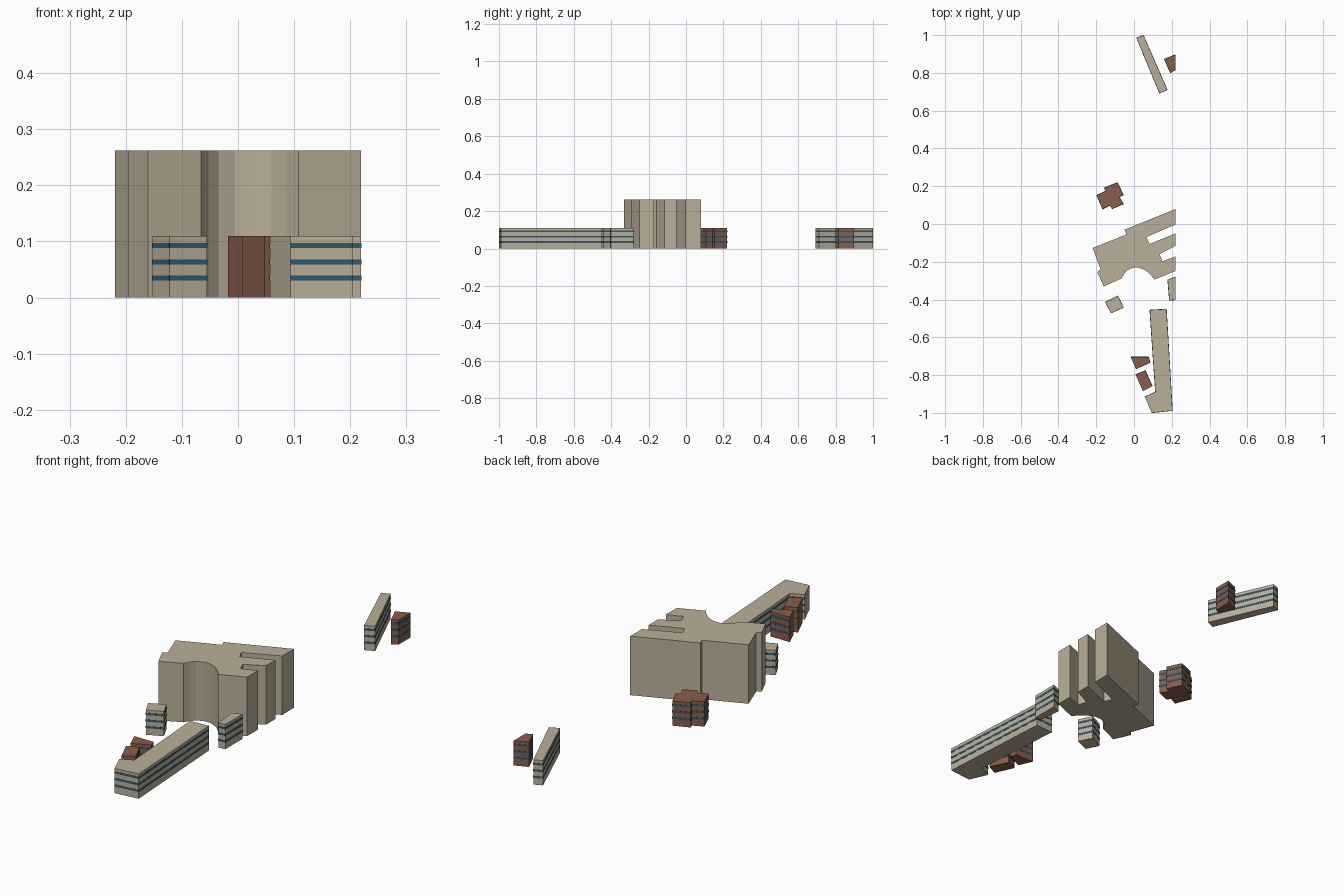
import bpy, bmesh
from mathutils import Vector

if "Cube" in bpy.data.objects:
    bpy.data.objects.remove(bpy.data.objects["Cube"])


def material(name, rgb):
    m = bpy.data.materials.new(name)
    m.diffuse_color = (*rgb, 1)
    m.use_nodes = True
    m.node_tree.nodes["Principled BSDF"].inputs["Base Color"].default_value = m.diffuse_color
    return m


STONE = material("stone", (0.50, 0.43, 0.32))
BRICK = material("brick", (0.25, 0.11, 0.075))
GLASS = material("glass", (0.03, 0.105, 0.155))

LOW, TALL = 0.11, 0.262
BANDS = [(0.030, 0.039), (0.059, 0.068), (0.088, 0.097)]
PROUD = 0.001


def finish(bm, name, mat):
    bmesh.ops.recalc_face_normals(bm, faces=bm.faces)
    me = bpy.data.meshes.new(name)
    bm.to_mesh(me)
    bm.free()
    me.materials.append(mat)
    ob = bpy.data.objects.new(name, me)
    bpy.context.collection.objects.link(ob)


def prism(bm, pts, z0, z1):
    base = bm.faces.new([bm.verts.new((x, y, z0)) for x, y in pts])
    top = bmesh.ops.extrude_face_region(bm, geom=[base], use_keep_orig=True)["geom"]
    verts = [v for v in top if isinstance(v, bmesh.types.BMVert)]
    bmesh.ops.translate(bm, vec=(0, 0, z1 - z0), verts=verts)


def building(name, mat, pts, height=LOW, plain=()):
    """Extruded clockwise footprint; window bands on all walls not in plain."""
    bm = bmesh.new()
    prism(bm, pts, 0, height)
    finish(bm, name, mat)
    if height > LOW:
        return
    bm = bmesh.new()
    for i, p in enumerate(pts):
        if i in plain:
            continue
        a, b = Vector(p), Vector(pts[(i + 1) % len(pts)])
        d = (b - a).normalized()
        out = Vector((-d.y, d.x)) * PROUD
        for z0, z1 in BANDS:
            prism(bm, [a + out, b + out, b - out, a - out], z0, z1)
    finish(bm, name + "_window_bands", GLASS)


# Tall main block with two slots on the right and a rounded front recess
building("main_block", STONE, [
    (-0.219, -0.127), (-0.04, -0.055), (-0.05, -0.03), (0.219, 0.079),
    (0.219, -0.003), (0.066, -0.069), (0.082, -0.106), (0.219, -0.05),
    (0.219, -0.116), (0.135, -0.159), (0.15, -0.198), (0.219, -0.172),
    (0.219, -0.249), (0.108, -0.294), (0.085, -0.265), (0.06, -0.245),
    (0.025, -0.231), (-0.005, -0.231), (-0.035, -0.245), (-0.053, -0.265),
    (-0.066, -0.288), (-0.16, -0.331), (-0.195, -0.254), (-0.177, -0.24)], TALL)

# Low stone buildings
building("back_bar", STONE, [(0.013, 0.985), (0.05, 1.0), (0.177, 0.71), (0.135, 0.692)])
building("right_annex", STONE, [(0.178, -0.296), (0.219, -0.28), (0.219, -0.402), (0.187, -0.405)])
building("left_annex", STONE, [(-0.152, -0.413), (-0.085, -0.38), (-0.055, -0.442), (-0.122, -0.472)])
building("front_long_wing", STONE, [
    (0.083, -0.455), (0.172, -0.45), (0.204, -0.988), (0.094, -1.0),
    (0.057, -0.915), (0.113, -0.889)], plain=(3,))

# Low brick buildings
building("back_brick_house", BRICK, [
    (-0.198, 0.153), (-0.15, 0.175), (-0.158, 0.192), (-0.087, 0.22), (-0.055, 0.153),
    (-0.077, 0.143), (-0.055, 0.106), (-0.115, 0.08), (-0.127, 0.098), (-0.166, 0.078)])
building("far_brick_house", BRICK, [(0.16, 0.873), (0.219, 0.897), (0.219, 0.815), (0.192, 0.80)])
building("front_brick_house_a", BRICK, [(-0.018, -0.703), (0.077, -0.703), (0.087, -0.733), (0.01, -0.768)], plain=(3,))
building("front_brick_house_b", BRICK, [(0.008, -0.797), (0.06, -0.775), (0.098, -0.858), (0.047, -0.885)], plain=(2, 3))
